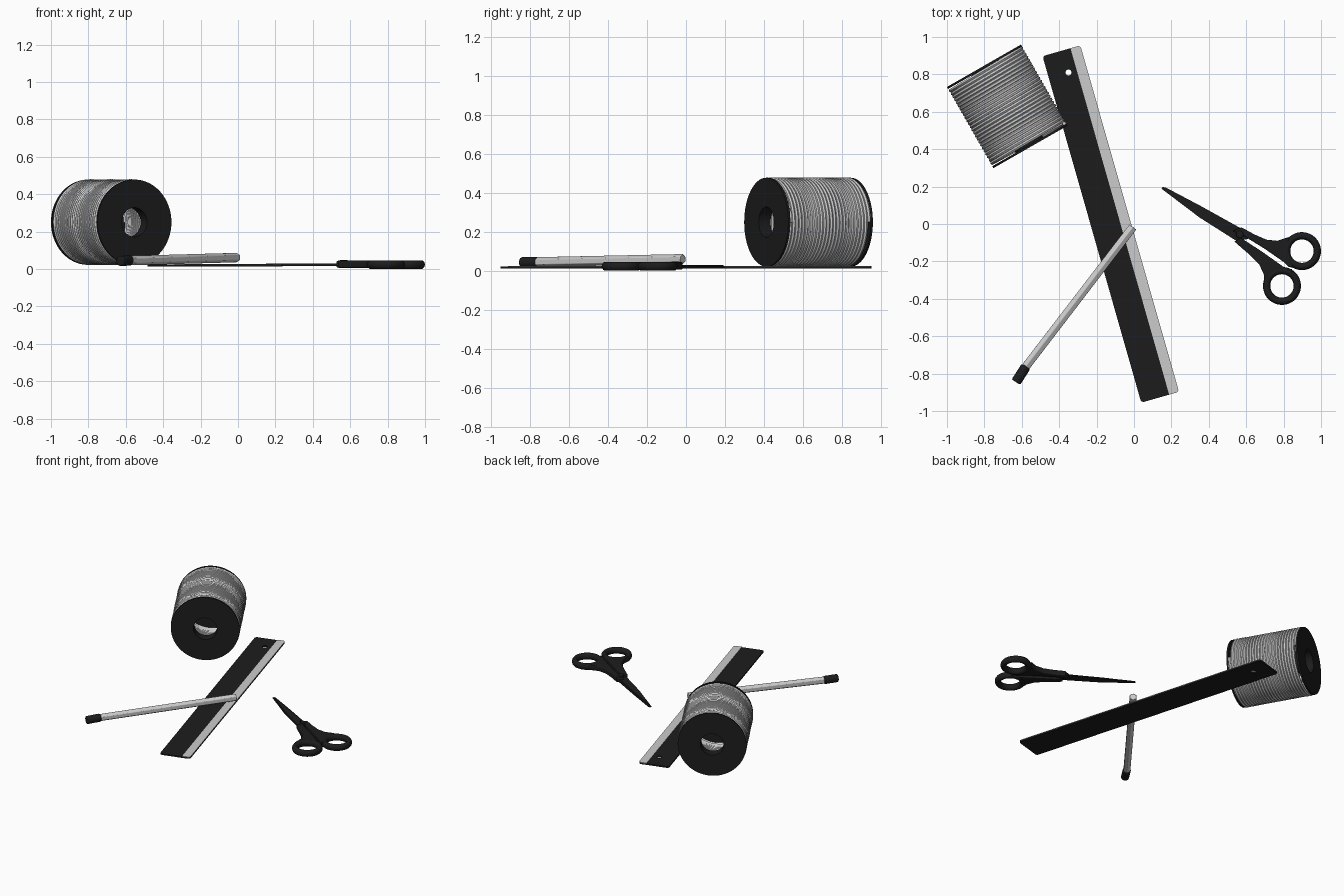
import bpy, bmesh, math
from mathutils import Vector, Matrix

if "Cube" in bpy.data.objects:
    bpy.data.objects.remove(bpy.data.objects["Cube"])

black = bpy.data.materials.new("black")
black.diffuse_color = (0.012, 0.012, 0.012, 1)
black.use_nodes = True
black.node_tree.nodes["Principled BSDF"].inputs["Base Color"].default_value = black.diffuse_color


def finish(ob, mat=None, bevel=0, smooth=True):
    if mat:
        ob.data.materials.clear()
        ob.data.materials.append(mat)
    if bevel:
        m = ob.modifiers.new("bevel", "BEVEL")
        m.width, m.segments, m.limit_method = bevel, 2, "ANGLE"
    bpy.ops.object.select_all(action="DESELECT")
    ob.select_set(True)
    bpy.context.view_layer.objects.active = ob
    if ob.type == "CURVE":
        bpy.ops.object.convert(target="MESH")
        ob = bpy.context.object
    if smooth:
        bpy.ops.object.shade_smooth_by_angle(angle=math.radians(35))
    return ob


def link(name, data):
    ob = bpy.data.objects.new(name, data)
    bpy.context.collection.objects.link(ob)
    return ob


def plate(name, outlines, z0, z1, mat=None, loc=(0, 0), rot=0, bevel=0):
    """Flat plate from outlines; later outlines inside the first are holes."""
    cu = bpy.data.curves.new(name, "CURVE")
    cu.dimensions, cu.fill_mode = "2D", "BOTH"
    cu.extrude = (z1 - z0) / 2 - bevel
    cu.bevel_depth, cu.bevel_resolution, cu.offset = bevel, 2, -bevel
    for pts in outlines:
        sp = cu.splines.new("POLY")
        sp.points.add(len(pts) - 1)
        for p, (x, y) in zip(sp.points, pts):
            p.co = (x, y, 0, 1)
        sp.use_cyclic_u = True
    ob = link(name, cu)
    ob.location = (*loc, (z0 + z1) / 2)
    ob.rotation_euler.z = rot
    return finish(ob, mat)


def arc(cx, cy, r, a0, a1, n):
    return [(cx + r * math.cos(math.radians(a0 + (a1 - a0) * i / n)),
             cy + r * math.sin(math.radians(a0 + (a1 - a0) * i / n))) for i in range(n + 1)]


def rod(name, a, b, r, sides, mat=None, bevel=0):
    a, b = Vector(a), Vector(b)
    bpy.ops.mesh.primitive_cylinder_add(vertices=sides, radius=r, depth=(b - a).length,
                                        location=(a + b) / 2)
    ob = bpy.context.object
    ob.name = name
    ob.rotation_euler = (b - a).to_track_quat("Z", "Y").to_euler()
    return finish(ob, mat, bevel)


# Ruler: dark plate with rounded corners and hanging hole, light measuring strip
LEN, WID, RAD = 0.963, 0.105, 0.016
tilt = math.radians(15.9)
outline = []
for sx, sy, a in ((1, 1, 0), (-1, 1, 90), (-1, -1, 180), (1, -1, 270)):
    outline += arc(sx * (WID - RAD), sy * (LEN - RAD), RAD, a, a + 90, 4)
c, s = math.cos(tilt), math.sin(tilt)
dx, dy = -0.35 + 0.124, 0.81
hole = arc(dx * c + dy * s, -dx * s + dy * c, 0.016, 0, 345, 23)
plate("ruler", [outline, hole], 0.013, 0.023, black, (-0.124, 0), tilt)
plate("ruler_measuring_strip",
      [[(0.05, -LEN), *arc(WID - RAD, RAD - LEN, RAD, 270, 360, 4),
        *arc(WID - RAD, LEN - RAD, RAD, 0, 90, 4), (0.05, LEN)]],
      0.022, 0.026, None, (-0.124, 0), tilt)

# Pencil: hexagonal body leaning on the ruler, dark end cap
joint = (-0.578, -0.762, 0.045)
rod("pencil_body", (-0.006, -0.016, 0.061), joint, 0.026, 6, None, 0.003)
rod("pencil_cap", joint, (-0.631, -0.845, 0.043), 0.027, 24, black, 0.006)

# Thread spool: wound helix between two dark end discs with core sleeves
spool = Matrix.Translation((-0.678, 0.629, 0.25)) @ \
    Vector((0.497, -0.868, 0)).to_track_quat("Z", "Y").to_matrix().to_4x4()
TURNS, STEPS, HALF, TUBE = 25, 56, 0.232, 0.0105
cu = bpy.data.curves.new("spool_thread", "CURVE")
cu.dimensions, cu.bevel_depth, cu.bevel_resolution = "3D", TUBE, 1
cu.use_fill_caps = True
sp = cu.splines.new("POLY")
n = TURNS * STEPS
sp.points.add(n)
for i, p in enumerate(sp.points):
    a = math.tau * i / STEPS
    p.co = (0.2195 * math.cos(a), 0.2195 * math.sin(a), HALF * (2 * i / n - 1), 1)
thread = link("spool_thread", cu)
thread.matrix_world = spool
finish(thread)

profile = [(0.078, 0.25), (0.228, 0.25), (0.228, 0.238), (0.085, 0.238), (0.085, 0.18), (0.078, 0.18)]
for side, name in ((1, "spool_front_disc"), (-1, "spool_back_disc")):
    bm = bmesh.new()
    rings = [[bm.verts.new((r * math.cos(math.tau * k / 64), r * math.sin(math.tau * k / 64), side * h))
              for k in range(64)] for r, h in profile]
    for j, ring in enumerate(rings):
        nxt = rings[(j + 1) % len(rings)]
        for k in range(64):
            m = (k + 1) % 64
            bm.faces.new((ring[k], ring[m], nxt[m], nxt[k]))
    bmesh.ops.recalc_face_normals(bm, faces=bm.faces)
    me = bpy.data.meshes.new(name)
    bm.to_mesh(me)
    bm.free()
    ob = link(name, me)
    ob.matrix_world = spool
    finish(ob, black)

# Scissors: two closed blades, pivot screw
blade = [(0.148, 0.188), (0.152, 0.197), (0.168, 0.196), (0.35, 0.10), (0.57, -0.022),
         (0.61, -0.08), (0.55, -0.092), (0.35, 0.035)]
plate("scissor_lower_blade", [blade], 0.017, 0.023, black)
plate("scissor_upper_blade", [[(0.15, 0.192), (0.35, 0.09), (0.56, -0.03), (0.60, -0.08),
                               (0.545, -0.088), (0.35, 0.04)]], 0.023, 0.029, black)
rod("scissor_pivot", (0.565, -0.056, 0.012), (0.565, -0.056, 0.049), 0.02, 24, black, 0.003)

# Scissor handles: shaped arm plus finger ring
arm_a = [(0.527, -0.037), (0.575, -0.018), (0.644, -0.056), (0.709, -0.084), (0.767, -0.09),
         (0.826, -0.07), (0.828, -0.144), (0.842, -0.203), (0.853, -0.235), (0.825, -0.228),
         (0.799, -0.202), (0.698, -0.132), (0.591, -0.066)]
arm_b = [(0.537, -0.094), (0.572, -0.075), (0.682, -0.146), (0.812, -0.238), (0.845, -0.241),
         (0.848, -0.262), (0.794, -0.257), (0.741, -0.278), (0.714, -0.326), (0.694, -0.337),
         (0.695, -0.272), (0.671, -0.219), (0.607, -0.155)]
for tag, arm, centre in (("upper", arm_a, (0.898, -0.145)), ("lower", arm_b, (0.791, -0.331))):
    plate(f"scissor_{tag}_arm", [arm], 0.006, 0.045, black, bevel=0.006)
    bpy.ops.mesh.primitive_torus_add(major_radius=0.082, minor_radius=0.0195, major_segments=48,
                                     minor_segments=14, location=(*centre, 0.0235))
    ring = bpy.context.object
    ring.name = f"scissor_{tag}_finger_ring"
    ring.scale.z = 1.2
    finish(ring, black)
